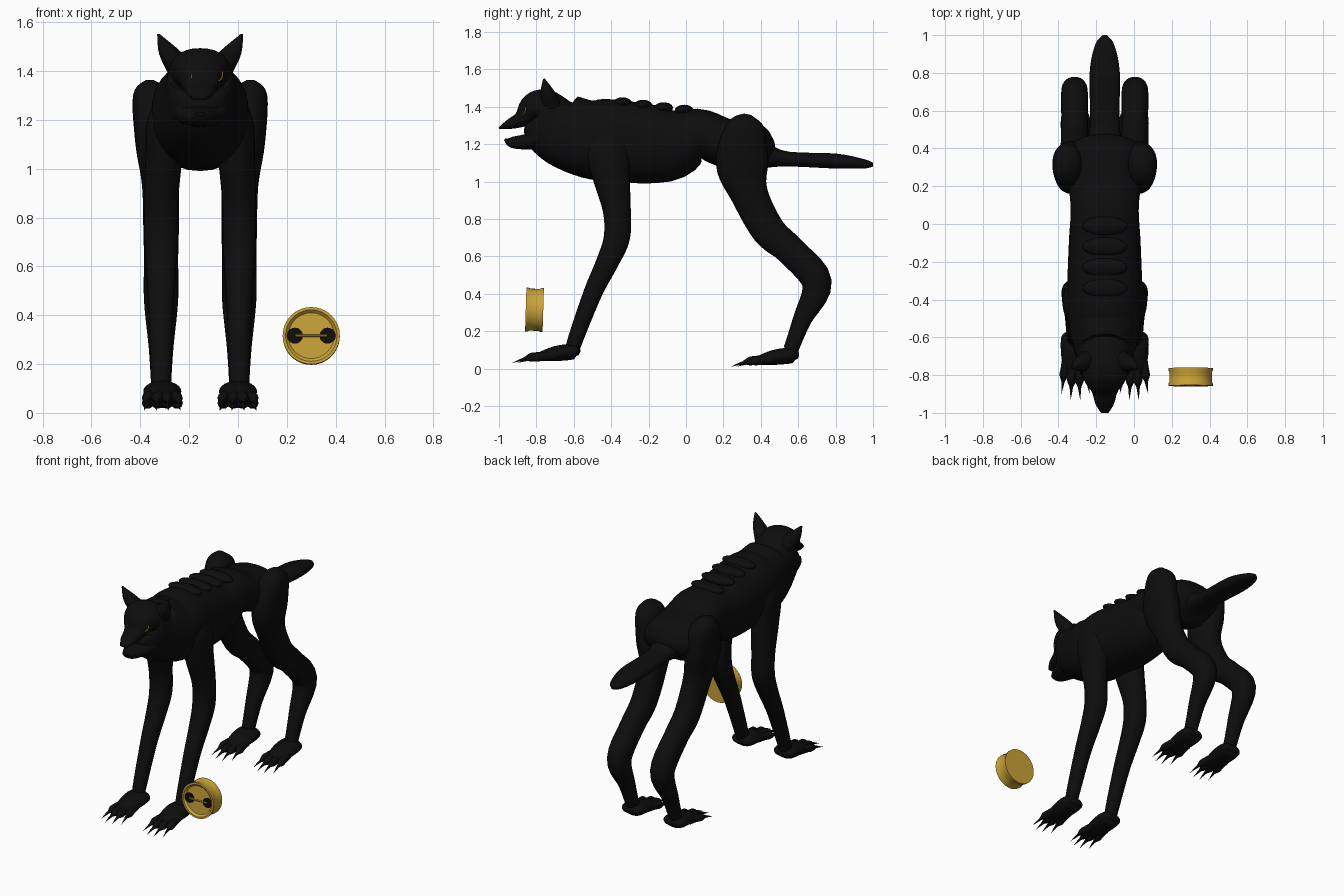
import bpy
import bmesh
from math import cos, sin, pi, radians
from mathutils import Matrix, Vector

default = bpy.data.objects.get("Cube")
if default:
    bpy.data.objects.remove(default, do_unlink=True)

CENTRE = -0.155
SIDES = {"left": 1, "right": -1}


def material(name, rgb, roughness):
    mat = bpy.data.materials.new(name)
    mat.use_nodes = True
    mat.diffuse_color = (*rgb, 1)
    shader = mat.node_tree.nodes["Principled BSDF"]
    shader.inputs["Base Color"].default_value = (*rgb, 1)
    shader.inputs["Roughness"].default_value = roughness
    return mat


black = material("black fur", (0.004, 0.004, 0.004), 0.8)
gold = material("gold", (0.6, 0.37, 0.04), 0.5)


def finish(bm, name, materials, angle):
    bmesh.ops.recalc_face_normals(bm, faces=bm.faces)
    mesh = bpy.data.meshes.new(name)
    bm.to_mesh(mesh)
    bm.free()
    obj = bpy.data.objects.new(name, mesh)
    bpy.context.collection.objects.link(obj)
    for mat in materials:
        mesh.materials.append(mat)
    bpy.ops.object.select_all(action="DESELECT")
    obj.select_set(True)
    bpy.context.view_layer.objects.active = obj
    bpy.ops.object.shade_smooth_by_angle(angle=radians(angle))


def spline(rows, steps):
    """Smooth interpolation through rows of numbers."""
    rows = [Vector(row) for row in rows]
    smooth = []
    for i, (start, end) in enumerate(zip(rows, rows[1:])):
        slope_in = (end - rows[max(i - 1, 0)]) / 2
        slope_out = (rows[min(i + 2, len(rows) - 1)] - start) / 2
        for k in range(steps):
            t = k / steps
            ease = t * t * (3 - 2 * t)
            smooth.append(start.lerp(end, ease) + slope_in * t * (1 - t) ** 2
                          - slope_out * t * t * (1 - t))
    return smooth + [rows[-1]]


def rounded(value, power):
    return abs(value) ** power * (1 if value > 0 else -1)


def add_loft(bm, rows, segments, power):
    """Tube through rows of x, y, z, upright radius, sideways radius."""
    rows = spline(rows, 5)
    rings = []
    for i, row in enumerate(rows):
        along = rows[min(i + 1, len(rows) - 1)] - rows[max(i - 1, 0)]
        normal = Vector((0, along[1], along[2])).normalized().cross(Vector((1, 0, 0)))
        ring = []
        for k in range(segments):
            turn = 2 * pi * k / segments
            side = Vector((max(row[4], 0.001) * rounded(cos(turn), power), 0, 0))
            rise = normal * max(row[3], 0.001) * rounded(sin(turn), power)
            ring.append(bm.verts.new(Vector(row[:3]) + side + rise))
        rings.append(ring)
    for lower, upper in zip(rings, rings[1:]):
        for k in range(segments):
            n = (k + 1) % segments
            bm.faces.new((lower[k], lower[n], upper[n], upper[k]))
    bm.faces.new(rings[0])
    bm.faces.new(rings[-1])


def loft(name, rows, segments=28, power=0.9):
    bm = bmesh.new()
    add_loft(bm, rows, segments, power)
    finish(bm, name, [black], 50)


def central_loft(name, rows):
    """Loft along the centre line from rows of y, top, bottom, half width."""
    loft(name, [(CENTRE, y, (top + bottom) / 2, (top - bottom) / 2, width)
                for y, top, bottom, width in rows])


# Body, neck, skull and upper jaw in one piece
central_loft("body", [
    (-1, 1.29, 1.28, 0.02), (-0.95, 1.33, 1.28, 0.05), (-0.88, 1.38, 1.29, 0.07),
    (-0.82, 1.47, 1.31, 0.11), (-0.76, 1.5, 1.28, 0.13), (-0.7, 1.49, 1.12, 0.15),
    (-0.55, 1.44, 1.03, 0.19), (-0.4, 1.44, 1, 0.2), (-0.1, 1.4, 1, 0.19),
    (0.07, 1.39, 1.12, 0.18), (0.2, 1.34, 1.08, 0.19), (0.36, 1.31, 1.03, 0.2),
    (0.42, 1.25, 1.05, 0.17), (0.45, 1.19, 1.08, 0.1)])

# Hanging lower jaw
central_loft("lower_jaw", [
    (-0.97, 1.23, 1.22, 0.02), (-0.93, 1.24, 1.18, 0.05), (-0.84, 1.26, 1.17, 0.09),
    (-0.78, 1.31, 1.16, 0.12), (-0.65, 1.3, 1.12, 0.12)])

# Tail, rounded at the tip
central_loft("tail", [
    (0.36, 1.29, 1.04, 0.13), (0.5, 1.17, 1.08, 0.08), (0.8, 1.15, 1.07, 0.08),
    (0.95, 1.12, 1.07, 0.05), (1, 1.1, 1.08, 0.01)])

# Low ridges over the spine
for i in range(4):
    ridge = bmesh.new()
    y = -0.34 + 0.11 * i
    place = Matrix.Translation((CENTRE, y, 1.38 - 0.12 * y))
    shape = Matrix.Diagonal((0.12, 0.05, 0.03, 1))
    bmesh.ops.create_uvsphere(ridge, u_segments=20, v_segments=12, radius=1, matrix=place @ shape)
    finish(ridge, f"spine_ridge_{i}", [black], 50)


def leg(name, side, lean, rows):
    """Leg from rows of y, z, radius; the top leans away from the centre line."""
    loft(name, [(CENTRE + side * (0.16 + lean * max(0, z - 0.9)), y, z, r, min(r, 0.05 + r / 4))
                for y, z, r in rows])


def paw(name, x, heel, ground):
    """Pad with four toes that taper into hooked claws."""
    bm = bmesh.new()
    pad = [(0.03, 0.06, 0.01), (0, 0.07, 0.04), (-0.1, 0.06, 0.04), (-0.2, 0.04, 0.02)]
    add_loft(bm, [(x, heel + y, ground + z, r, r + 0.035) for y, z, r in pad], 24, 1)
    for place in (-1.5, -0.5, 0.5, 1.5):
        start = heel - 0.13 + (0.03 if abs(place) > 1 else 0)
        toe = []
        for i in range(7):
            t = i / 6
            radius = 0.024 if t < 0.6 else 0.03 * (1 - t)
            toe.append((x + place * (0.03 + 0.02 * t), start - t / 5,
                        ground + 0.05 - 0.04 * t * t, radius, radius))
        add_loft(bm, toe, 10, 1)
    finish(bm, name, [black], 50)


# Legs, paws and ears on both sides
for label, side in SIDES.items():
    leg(f"front_leg_{label}", side, -0.08, [
        (-0.43, 1.33, 0.03), (-0.42, 1.2, 0.12), (-0.4, 1.03, 0.1), (-0.37, 0.85, 0.075),
        (-0.37, 0.7, 0.07), (-0.42, 0.57, 0.06), (-0.5, 0.4, 0.05), (-0.6, 0.13, 0.04),
        (-0.61, 0.07, 0.03)])
    leg(f"hind_leg_{label}", side, 0.1, [
        (0.33, 1.36, 0.02), (0.32, 1.3, 0.1), (0.3, 1.1, 0.14), (0.34, 0.93, 0.1),
        (0.44, 0.74, 0.09), (0.56, 0.63, 0.08), (0.7, 0.46, 0.08), (0.62, 0.26, 0.05),
        (0.56, 0.1, 0.04)])
    paw(f"front_paw_{label}", CENTRE + side * 0.155, -0.6, 0.02)
    paw(f"hind_paw_{label}", CENTRE + side * 0.155, 0.57, 0)
    ear = [(0.07, -0.71, 1.39, 0.05), (0.12, -0.74, 1.47, 0.04), (0.17, -0.76, 1.55, 0.005)]
    loft(f"ear_{label}", [(CENTRE + side * x, y, z, r, r * 1.2) for x, y, z, r in ear])


def button(name, centre, facing, radius):
    """Dished sewing button with two holes and a thread between them."""
    normal = Vector(facing).normalized()
    across = Vector((0, 0, 1)).cross(normal).normalized()
    turn = Matrix((across, normal.cross(across), normal)).transposed().to_4x4()
    bm = bmesh.new()
    outline = [(0, 0.3), (0.8, 0.3), (0.9, 0.4), (1, 0.4), (1, 0.3), (0.96, 0.2),
               (0.96, -0.2), (1, -0.3), (1, -0.4), (0, -0.4)]
    verts = [bm.verts.new((r, 0, h)) for r, h in outline]
    edges = [bm.edges.new(pair) for pair in zip(verts, verts[1:])]
    bmesh.ops.spin(bm, geom=verts + edges, cent=(0, 0, 0), axis=(0, 0, 1),
                   angle=2 * pi, steps=40)
    bmesh.ops.remove_doubles(bm, verts=bm.verts, dist=0.001)
    disc = set(bm.faces)
    for x in (-0.57, 0.57):
        bmesh.ops.create_cone(bm, cap_ends=True, segments=20, radius1=0.28, radius2=0.28,
                              depth=0.06, matrix=Matrix.Translation((x, 0, 0.32)))
    for face in bm.faces:
        face.material_index = 0 if face in disc else 1
    lay_flat = Matrix.Translation((0, 0, 0.36)) @ Matrix.Rotation(pi / 2, 4, "Y")
    bmesh.ops.create_cone(bm, cap_ends=True, segments=10, radius1=0.04, radius2=0.04,
                          depth=1.1, matrix=lay_flat)
    bm.transform(Matrix.Translation(centre) @ turn @ Matrix.Scale(radius, 4))
    finish(bm, name, [gold, black], 35)


# Button eyes and one loose button beside the front paw
button("eye_left", (-0.09, -0.865, 1.385), (0.55, -0.8, 0.15), 0.028)
button("eye_right", (-0.2, -0.885, 1.37), (-0.55, -0.8, 0.15), 0.02)
button("loose_button", (0.3, -0.81, 0.315), (0, -1, 0.03), 0.117)
